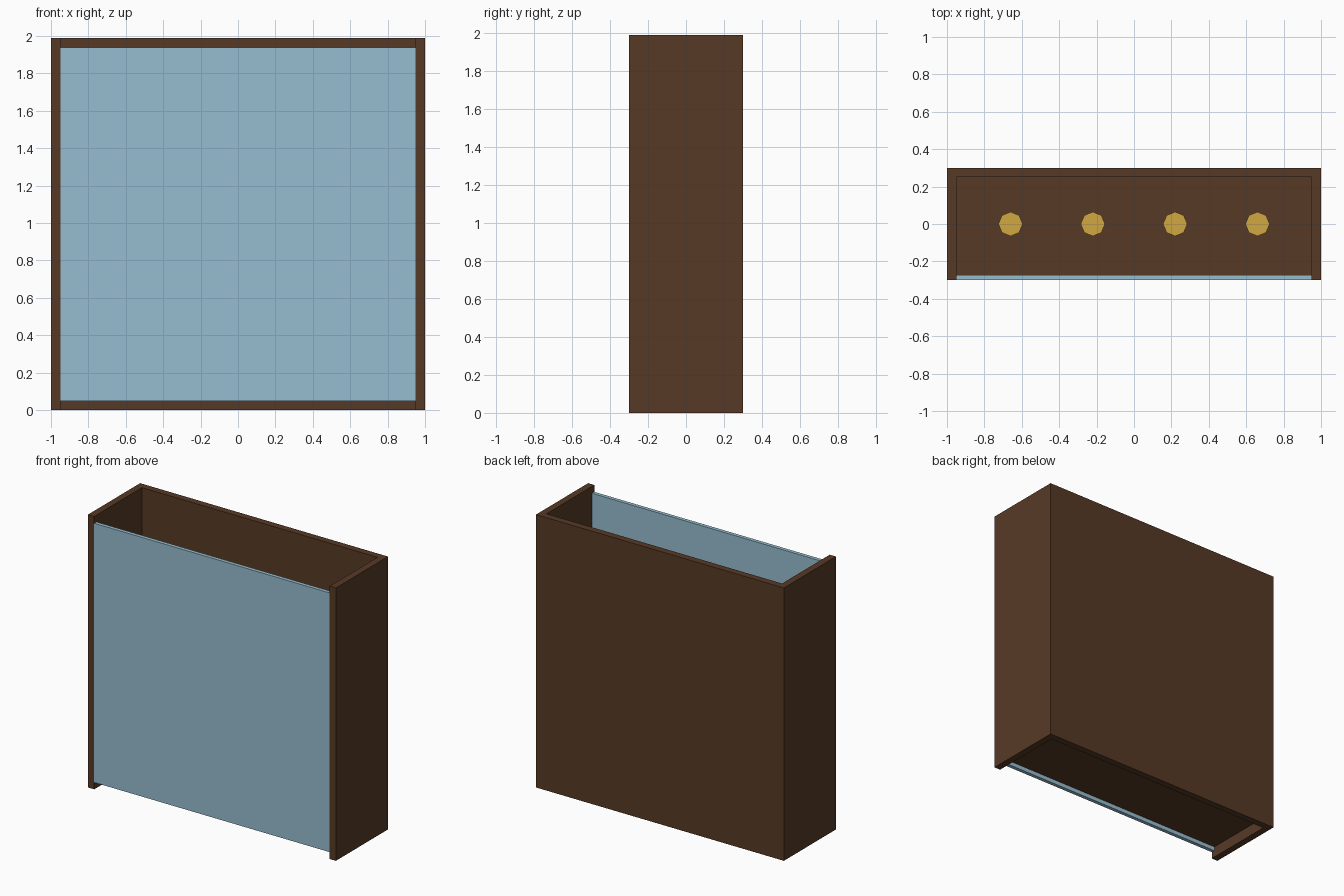
import bpy, bmesh, math

if "Cube" in bpy.data.objects:
    bpy.data.objects.remove(bpy.data.objects["Cube"])


def material(name, rgb):
    m = bpy.data.materials.new(name)
    m.diffuse_color = (*rgb, 1)
    m.use_nodes = True
    m.node_tree.nodes["Principled BSDF"].inputs["Base Color"].default_value = m.diffuse_color
    return m


WOOD = material("dark_wood", (0.095, 0.042, 0.019))
GLASS = material("glass", (0.31, 0.51, 0.63))
GOLD = material("gold", (0.63, 0.39, 0.055))


def finish(name, bm, mat):
    bmesh.ops.recalc_face_normals(bm, faces=bm.faces[:])
    me = bpy.data.meshes.new(name)
    bm.to_mesh(me)
    bm.free()
    me.materials.append(mat)
    ob = bpy.data.objects.new(name, me)
    bpy.context.collection.objects.link(ob)
    return ob


def prism(name, outline, z0, z1, mat):
    """Extrude a flat xy outline from z0 to z1."""
    bm = bmesh.new()
    face = bm.faces.new([bm.verts.new((x, y, z0)) for x, y in outline])
    ext = bmesh.ops.extrude_face_region(bm, geom=[face])
    verts = [g for g in ext["geom"] if isinstance(g, bmesh.types.BMVert)]
    bmesh.ops.translate(bm, verts=verts, vec=(0, 0, z1 - z0))
    return finish(name, bm, mat)


def rect(x0, x1, y0, y1):
    return [(x0, y0), (x1, y0), (x1, y1), (x0, y1)]


def octagon(x, r):
    return [(x + r * math.cos(i * math.pi / 4), r * math.sin(i * math.pi / 4)) for i in range(8)]


W, D, H, T = 1.0, 0.30, 1.99, 0.05
GLASS_BACK = -0.273

# U-shaped carcass: two sides and a back, open at top and bottom
prism("cabinet_carcass",
      [(-W, -D), (-W + T, -D), (-W + T, D - T), (W - T, D - T),
       (W - T, -D), (W, -D), (W, D), (-W, D)], 0, H, WOOD)

# Glass front, short of the top and bottom
prism("glass_front", rect(-W + T, W - T, -D, GLASS_BACK), T, H - T, GLASS)

# Shelves, each with a row of eight-sided gold pieces
for s in range(4):
    z = 0.08 + 0.45 * s
    prism(f"shelf_{s + 1}", rect(-W + T, W - T, GLASS_BACK, D - T), z, z + T, WOOD)
    for c in range(4):
        x = -0.66 + 0.44 * c
        prism(f"gold_piece_{s + 1}_{c + 1}", octagon(x, 0.065), z + T, z + T + 0.2, GOLD)
